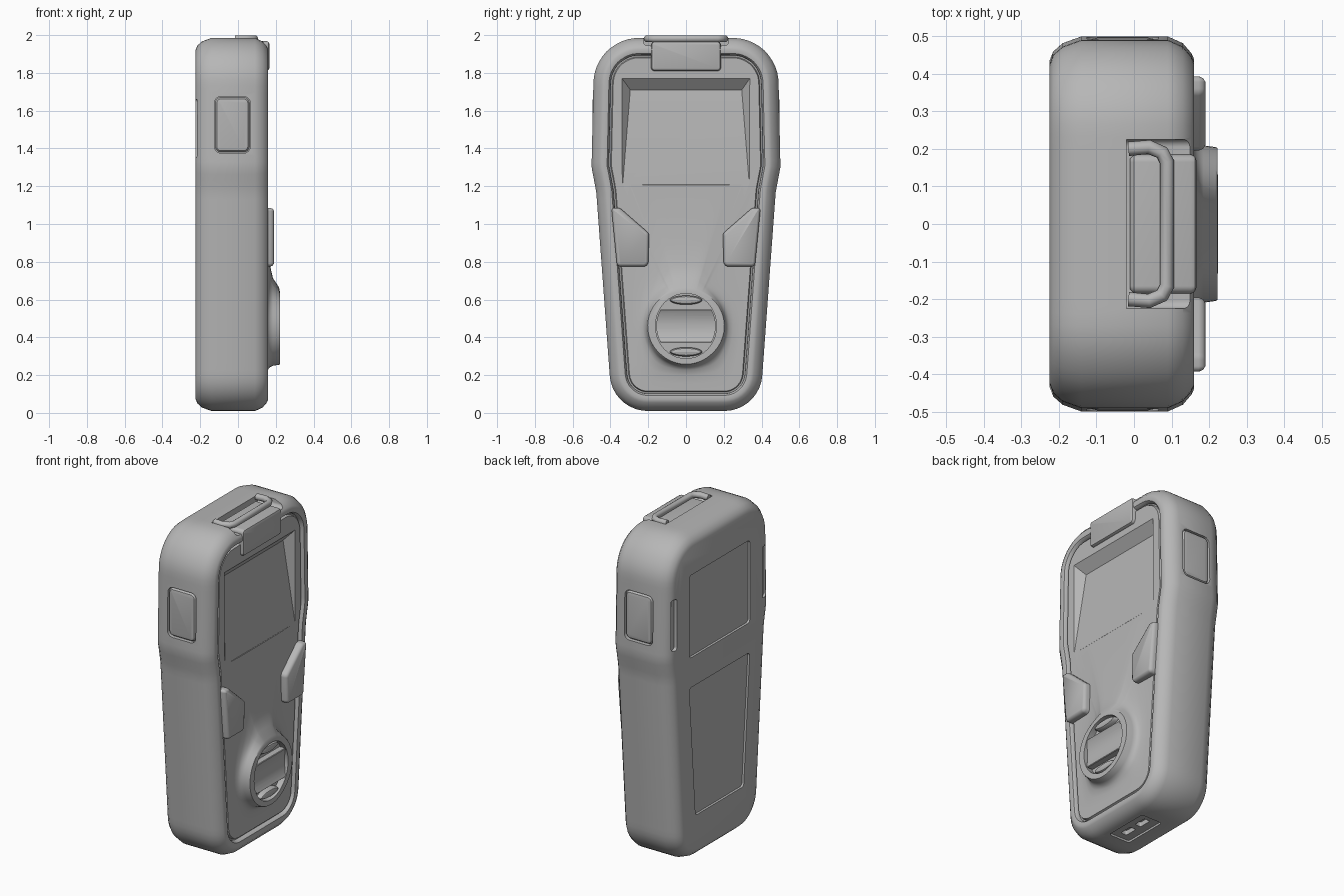
import bpy, bmesh, math
from mathutils import Vector

if "Cube" in bpy.data.objects:
    bpy.data.objects.remove(bpy.data.objects["Cube"], do_unlink=True)

grey = bpy.data.materials.new("Casing grey")
grey.use_nodes = True
GREY = (0.47, 0.47, 0.47, 1)
grey.diffuse_color = GREY
grey.node_tree.nodes["Principled BSDF"].inputs["Base Color"].default_value = GREY


# --- helpers -------------------------------------------------------------
def fillet(corners, steps=6):
    """Closed 2D outline from (a, b, radius) corners."""
    out = []
    for i, (a, b, r) in enumerate(corners):
        p = Vector((a, b))
        u = (Vector(corners[i - 1][:2]) - p).normalized()
        v = (Vector(corners[(i + 1) % len(corners)][:2]) - p).normalized()
        half = u.angle(v) / 2
        if r == 0:
            out.append(p)
            continue
        centre = p + (u + v).normalized() * (r / math.sin(half))
        s, e = p + u * (r / math.tan(half)) - centre, p + v * (r / math.tan(half)) - centre
        out += [centre + s.lerp(e, k / steps).normalized() * r for k in range(steps + 1)]
    return out


def resample(pts, count):
    loop = pts + pts[:1]
    lengths = [(loop[i + 1] - loop[i]).length for i in range(len(pts))]
    step, out, i, done = sum(lengths) / count, [], 0, 0
    for k in range(count):
        while done + lengths[i] < k * step:
            done += lengths[i]
            i += 1
        out.append(loop[i].lerp(loop[i + 1], (k * step - done) / lengths[i]))
    return out


def inset(pts, d):
    out = []
    for i, p in enumerate(pts):
        t1 = (p - pts[i - 1]).normalized()
        t2 = (pts[(i + 1) % len(pts)] - p).normalized()
        n1, n2 = Vector((-t1.y, t1.x)), Vector((-t2.y, t2.x))
        out.append(p + (n1 + n2) * (d / (1 + n1.dot(n2))))
    return out


def loft(name, rings):
    bm = bmesh.new()
    rows = [[bm.verts.new(p) for p in ring] for ring in rings]
    for lo, hi in zip(rows, rows[1:]):
        for i in range(len(lo)):
            bm.faces.new((lo[i - 1], lo[i], hi[i], hi[i - 1]))
    bm.faces.new(rows[0])
    bm.faces.new(rows[-1])
    bmesh.ops.recalc_face_normals(bm, faces=bm.faces)
    mesh = bpy.data.meshes.new(name)
    bm.to_mesh(mesh)
    bm.free()
    mesh.materials.append(grey)
    ob = bpy.data.objects.new(name, mesh)
    bpy.context.collection.objects.link(ob)
    return ob


PLACE = {"x": lambda p, h: (h, p.x, p.y), "y": lambda p, h: (p.x, h, p.y), "z": lambda p, h: (p.x, p.y, h)}


def prism(name, outline, axis, layers):
    return loft(name, [[PLACE[axis](p, h) for p in inset(outline, d)] for h, d in layers])


def rect(a0, a1, b0, b1, r):
    return fillet([(a0, b0, r), (a1, b0, r), (a1, b1, r), (a0, b1, r)])


def ellipse(a, b, ra, rb, n=40):
    return [Vector((a + ra * math.cos(math.tau * k / n), b + rb * math.sin(math.tau * k / n))) for k in range(n)]


def cut(target, cutter):
    mod = target.modifiers.new("cut", "BOOLEAN")
    mod.operation, mod.solver, mod.object = "DIFFERENCE", "EXACT", cutter
    bpy.context.view_layer.objects.active = target
    bpy.ops.object.modifier_apply(modifier=mod.name)
    bpy.data.objects.remove(cutter, do_unlink=True)


# --- body: rounded shell, rim, groove and front panel rising to the pad ----
half = [(0.39, 0.01, 0.2), (0.475, 1.17, 0.08), (0.5, 1.3, 0.1), (0.485, 1.985, 0.24)]
outline = resample(fillet(half + [(-a, b, r) for a, b, r in reversed(half)], 10), 160)
shell = [(-0.225, 0.065), (-0.215, 0.04), (-0.19, 0.018), (-0.14, 0), (0.09, 0), (0.13, 0.018), (0.153, 0.045),
         (0.16, 0.06), (0.156, 0.082), (0.145, 0.09), (0.132, 0.092), (0.132, 0.1), (0.146, 0.105)]
rings = [[(x, p.x, p.y) for p in inset(outline, d)] for x, d in shell]
panel = inset(outline, 0.105)
hub = Vector((0, 0.46))
for t, x in [(0.3, 0.147), (0.6, 0.15), (0.8, 0.157), (0.9, 0.168), (0.96, 0.185), (1, 0.217), (1.02, 0.222)]:
    rings.append([(x, *p.lerp(hub + (p - hub).normalized() * 0.205, t)) for p in panel])
body = loft("body", rings)

# screen recess, deepest at the top
mouth = [(-0.345, 1.2), (0.345, 1.2), (0.345, 1.78), (-0.345, 1.78)]
floor = [(0.147, -0.335, 1.21), (0.147, 0.335, 1.21), (0.095, 0.295, 1.71), (0.095, -0.295, 1.71)]
cut(body, loft("screen_cutter", [floor, [(0.155, y, z) for y, z in mouth], [(0.25, y, z) for y, z in mouth]]))

# round pad well and clip channel
cut(body, prism("pad_cutter", ellipse(0, 0.46, 0.162, 0.172), "x", [(0.185, 0), (0.3, 0)]))
cut(body, prism("channel_cutter", rect(-0.225, 0.225, 1.945, 2.1, 0.02), "x", [(-0.02, 0), (0.3, 0)]))

# back panels
cut(body, prism("upper_back_cutter", rect(-0.3, 0.3, 1.24, 1.76, 0.03), "x", [(-0.3, 0), (-0.213, 0.012)]))
grip = fillet([(-0.24, 0.27, 0.03), (0.24, 0.27, 0.03), (0.3, 1.08, 0.03), (-0.3, 1.08, 0.03)])
cut(body, prism("lower_back_cutter", grip, "x", [(-0.3, 0), (-0.213, 0.012)]))

# bottom port with two slots
cut(body, prism("port_cutter", rect(-0.08, 0.06, -0.14, 0.14, 0.015), "z", [(-0.1, 0), (0.022, 0)]))
for y in (-0.06, 0.06):
    cut(body, prism("slot_cutter", rect(-0.03, 0.01, y - 0.04, y + 0.04, 0.01), "z", [(-0.1, 0), (0.05, 0)]))

for side, s in (("left", 1), ("right", -1)):
    # corner notch at the back, and pocket for the side button
    cut(body, prism("notch_cutter", rect(s * 0.43 - 0.022, s * 0.43 + 0.022, 1.35, 1.66, 0.015), "x",
                    [(-0.3, 0), (-0.205, 0)]))
    frame = rect(-0.125, 0.065, 1.375, 1.675, 0.035)
    cut(body, prism("pocket_cutter", frame, "y", [(s * 0.475, 0), (s * 0.6, 0)]))
    prism(side + "_side_button", inset(frame, 0.005), "y",
          [(s * 0.46, 0), (s * 0.483, 0), (s * 0.493, 0.008), (s * 0.496, 0.022)])

    # angled front button
    shape = [(0.2, 0.775, 0.025), (0.365, 0.775, 0.02), (0.395, 1.085, 0.015), (0.35, 1.085, 0.03), (0.195, 0.95, 0.03)]
    pts = fillet(shape)
    if s < 0:
        pts = [Vector((-p.x, p.y)) for p in reversed(pts)]
    prism(side + "_front_button", pts, "x", [(0.12, 0), (0.172, 0), (0.184, 0.005), (0.19, 0.015)])

# --- round pad: hollowed middle band and two oval keys ---------------------
band = [p for p in ellipse(0, 0.46, 0.157, 0.168, 80) if 0.365 < p.y < 0.555]
pad = prism("pad_band", band, "x", [(0.16, 0), (0.22, 0), (0.224, 0.004)])
cut(pad, prism("hollow_cutter", ellipse(0.38, 0.46, 0.178, 0.178, 64), "y", [(-0.3, 0), (0.3, 0)]))
for label, z in (("upper", 0.597), ("lower", 0.323)):
    prism(label + "_pad_key", ellipse(0, z, 0.085, 0.024, 32), "x",
          [(0.17, 0), (0.205, 0), (0.215, 0.006), (0.218, 0.014)])

# --- top clip: block and wire loop -----------------------------------------
prism("clip_block", rect(-0.185, 0.185, 1.81, 1.968, 0.02), "x",
      [(-0.01, 0.01), (0.0, 0), (0.152, 0), (0.162, 0.005), (0.166, 0.015)])
curve = bpy.data.curves.new("clip_loop", "CURVE")
curve.dimensions = "3D"
curve.bevel_depth, curve.bevel_resolution, curve.use_fill_caps = 0.019, 3, True
path = [(-0.015, 0.2), (0.04, 0.205), (0.075, 0.19), (0.088, 0.165)]
path += [(x, -y) for x, y in reversed(path)]
spline = curve.splines.new("POLY")
spline.points.add(len(path) - 1)
for pt, (x, y) in zip(spline.points, path):
    pt.co = (x, y, 1.981, 1)
loop = bpy.data.objects.new("clip_loop", curve)
bpy.context.collection.objects.link(loop)
curve.materials.append(grey)

# --- shading ---------------------------------------------------------------
for ob in bpy.context.collection.objects:
    ob.select_set(ob.type == "MESH")
bpy.context.view_layer.objects.active = body
bpy.ops.object.shade_smooth_by_angle(angle=math.radians(38))
